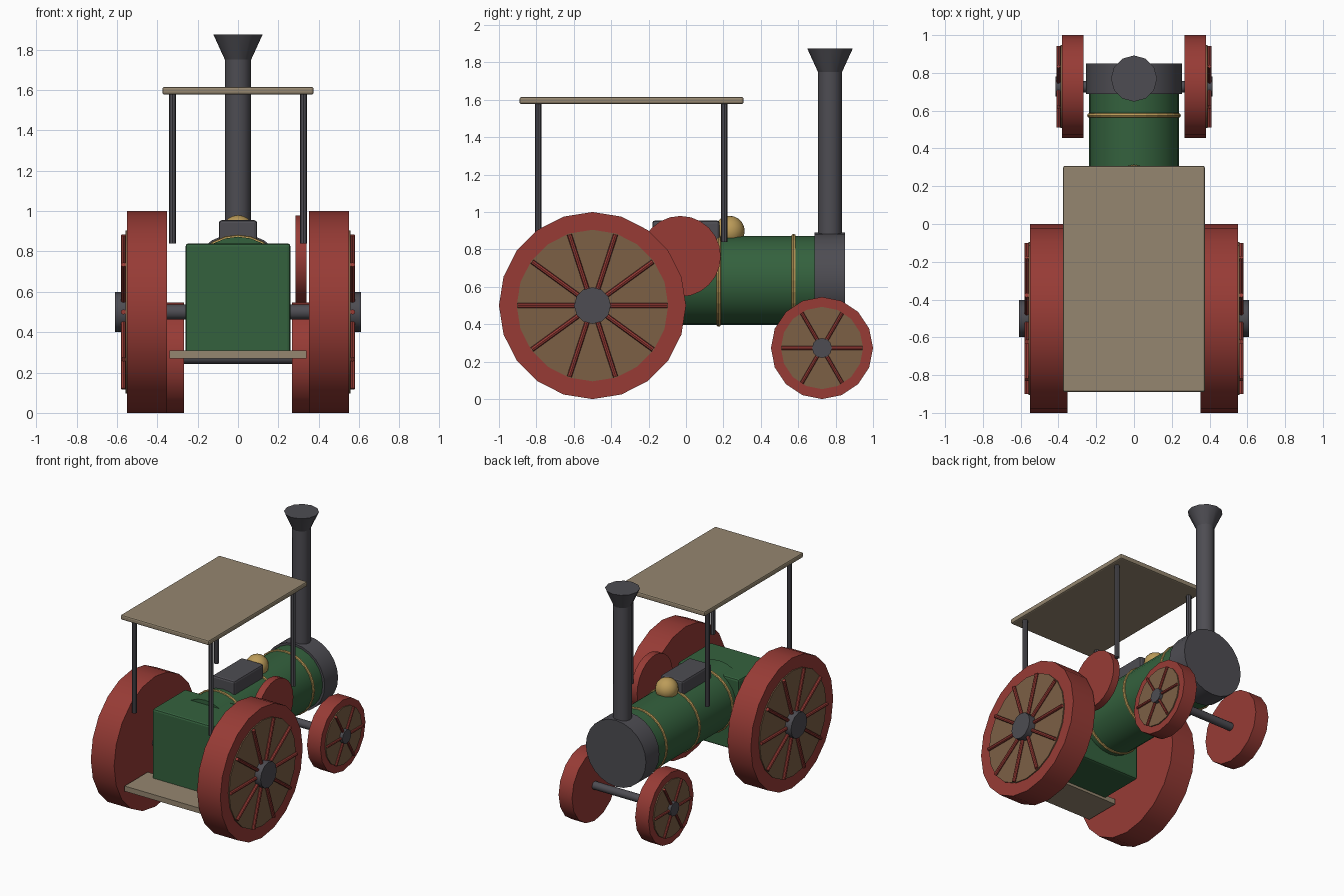
import bpy, bmesh, math
from mathutils import Matrix, Vector

if "Cube" in bpy.data.objects:
    bpy.data.objects.remove(bpy.data.objects["Cube"])


def material(name, rgb):
    m = bpy.data.materials.new(name)
    m.diffuse_color = (*rgb, 1)
    m.use_nodes = True
    m.node_tree.nodes["Principled BSDF"].inputs["Base Color"].default_value = m.diffuse_color
    return m


RED = material("wheel red", (0.31, 0.044, 0.036))
GREEN = material("boiler green", (0.034, 0.12, 0.047))
IRON = material("dark iron", (0.075, 0.073, 0.085))
BRASS = material("brass", (0.50, 0.33, 0.10))
WOOD = material("pale wood", (0.30, 0.24, 0.16))
BROWN = material("wheel brown", (0.20, 0.115, 0.06))

ROT = {"x": Matrix.Rotation(math.pi / 2, 4, "Y"),
       "y": Matrix.Rotation(-math.pi / 2, 4, "X"),
       "z": Matrix.Identity(4)}


def finish(name, bm, mat, bevel=0.0, smooth=True):
    me = bpy.data.meshes.new(name)
    bm.to_mesh(me)
    bm.free()
    ob = bpy.data.objects.new(name, me)
    bpy.context.collection.objects.link(ob)
    me.materials.append(mat)
    if bevel:
        mod = ob.modifiers.new("bevel", "BEVEL")
        mod.width = bevel
        mod.segments = 2
    if smooth:
        bpy.ops.object.select_all(action="DESELECT")
        ob.select_set(True)
        bpy.context.view_layer.objects.active = ob
        bpy.ops.object.shade_smooth_by_angle(angle=math.radians(31))
    return ob


def rod(name, mat, axis, start, end, radius, across, sides, radius2=None):
    """Cylinder or cone along an axis; across = centre on the other two axes."""
    bm = bmesh.new()
    mid = list(across)
    mid.insert("xyz".index(axis), (start + end) / 2)
    bmesh.ops.create_cone(bm, cap_ends=True, segments=sides, radius1=radius,
                          radius2=radius if radius2 is None else radius2,
                          depth=abs(end - start),
                          matrix=Matrix.Translation(mid) @ ROT[axis])
    return finish(name, bm, mat)


def block(name, mat, lo, hi, bevel=0.0):
    bm = bmesh.new()
    lo, hi = Vector(lo), Vector(hi)
    bmesh.ops.create_cube(bm, size=1, matrix=Matrix.Translation((lo + hi) / 2)
                          @ Matrix.Diagonal((*(hi - lo), 1)))
    return finish(name, bm, mat, bevel, smooth=False)


def wheel(name, side, y, r, x_in, x_out, sides, disc_r, spokes, spoke_len,
          spoke_r, hub_r, hub_out):
    c = (y, r)
    rod(name + "_rim", RED, "x", side * x_in, side * x_out, r, c, sides)
    rod(name + "_disc", BROWN, "x", side * (x_out - 0.005),
        side * (x_out + 0.008), disc_r, c, sides)
    rod(name + "_hub", IRON, "x", side * (x_out - 0.02), side * hub_out,
        hub_r, c, 12)
    bm = bmesh.new()
    for i in range(spokes):
        turn = Matrix.Rotation(math.tau * i / spokes, 4, "X")
        bmesh.ops.create_cone(
            bm, cap_ends=True, segments=8, radius1=spoke_r, radius2=spoke_r,
            depth=spoke_len,
            matrix=Matrix.Translation((side * (x_out + 0.018), y, r)) @ turn
            @ Matrix.Translation((0, spoke_len / 2, 0)) @ ROT["y"])
    finish(name + "_spokes", bm, RED)


# Wheels and axles
for side, tag in ((-1, "left"), (1, "right")):
    wheel("rear_wheel_" + tag, side, -0.5, 0.5, 0.352, 0.55, 20,
          0.405, 10, 0.4, 0.013, 0.098, 0.61)
    wheel("front_wheel_" + tag, side, 0.727, 0.273, 0.268, 0.382, 16,
          0.22, 6, 0.216, 0.010, 0.053, 0.415)
rod("rear_axle", IRON, "x", -0.4, 0.4, 0.038, (-0.5, 0.5), 12)
rod("front_axle", IRON, "x", -0.3, 0.3, 0.03, (0.727, 0.273), 12)

# Boiler with brass bands, and smokebox
BZ = 0.635
rod("boiler", GREEN, "y", -0.40, 0.70, 0.238, (0, BZ), 24)
rod("smokebox", IRON, "y", 0.687, 0.85, 0.255, (0, BZ), 24)
for i, y in enumerate((-0.225, 0.175, 0.575)):
    bpy.ops.mesh.primitive_torus_add(
        location=(0, y, BZ), rotation=(math.pi / 2, 0, 0), major_radius=0.235,
        minor_radius=0.013, major_segments=24, minor_segments=8)
    band = bpy.context.object
    band.name = f"boiler_band_{i + 1}"
    band.data.materials.append(BRASS)

# Chimney
rod("chimney", IRON, "z", 0.82, 1.75, 0.065, (0, 0.77), 12)
rod("chimney_flare", IRON, "z", 1.75, 1.875, 0.065, (0, 0.77), 12, 0.122)

# Steam dome and cylinder block
bm = bmesh.new()
bmesh.ops.create_uvsphere(bm, u_segments=16, v_segments=10, radius=0.082,
                          matrix=Matrix.Translation((0, 0.232, 0.898)))
finish("steam_dome", bm, BRASS)
block("cylinder_block", IRON, (-0.095, -0.18, 0.84), (0.095, 0.18, 0.955), 0.015)

# Flywheel on the right side only
rod("flywheel", RED, "x", 0.285, 0.34, 0.216, (-0.03, 0.763), 24)

# Firebox and driver platform
block("firebox", GREEN, (-0.26, -0.67, 0.29), (0.26, -0.27, 0.84), 0.015)
block("platform", WOOD, (-0.34, -0.89, 0.27), (0.34, -0.61, 0.31))

# Canopy and posts
block("canopy", WOOD, (-0.375, -0.89, 1.577), (0.375, 0.308, 1.615), 0.01)
for x in (-0.325, 0.325):
    for y in (-0.79, 0.205):
        rod("canopy_post", IRON, "z", 0.84, 1.585, 0.018, (x, y), 8)
